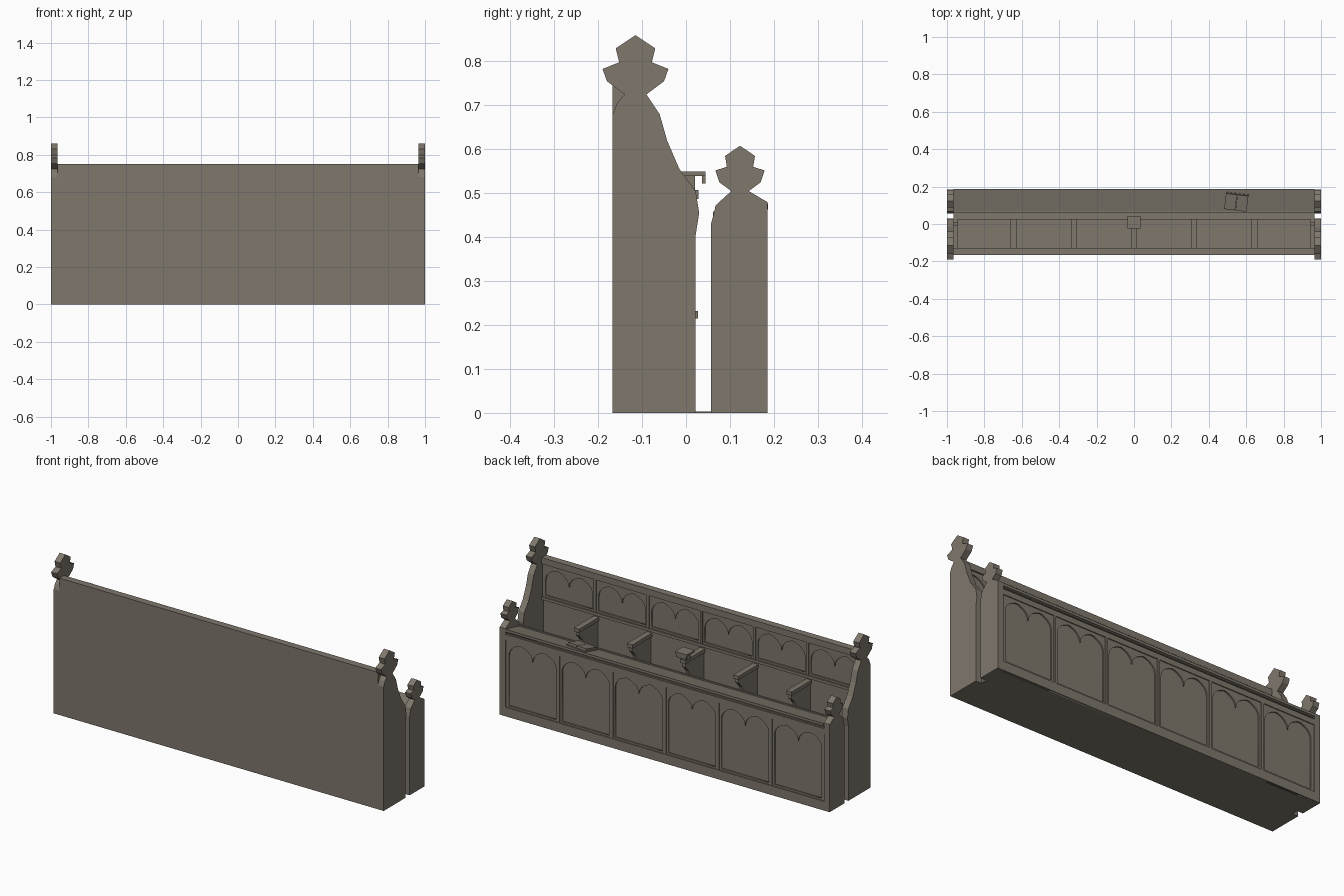
import bpy
import math

if "Cube" in bpy.data.objects:
    bpy.data.objects.remove(bpy.data.objects["Cube"])

wood = bpy.data.materials.new("grey_oak")
wood.diffuse_color = (0.21, 0.185, 0.15, 1)
wood.use_nodes = True
wood.node_tree.nodes["Principled BSDF"].inputs["Base Color"].default_value = wood.diffuse_color

BAY = 0.322          # spacing of the six bays
DIVIDERS = [BAY * i for i in (-2, -1, 0, 1, 2)]


def add_mesh(name, verts, faces):
    me = bpy.data.meshes.new(name)
    me.from_pydata(verts, [], faces)
    me.materials.append(wood)
    ob = bpy.data.objects.new(name, me)
    bpy.context.collection.objects.link(ob)
    return ob


def prism(name, profile, x0, x1):
    """Extrude a (y, z) outline along x."""
    n = len(profile)
    if sum(a[0] * b[1] - b[0] * a[1]
           for a, b in zip(profile, profile[1:] + profile[:1])) < 0:
        profile = profile[::-1]
    verts = [(x0, y, z) for y, z in profile] + [(x1, y, z) for y, z in profile]
    faces = [tuple(reversed(range(n))), tuple(range(n, 2 * n))]
    faces += [(i, (i + 1) % n, n + (i + 1) % n, n + i) for i in range(n)]
    return add_mesh(name, verts, faces)


def box(name, x0, x1, y0, y1, z0, z1):
    return prism(name, [(y0, z0), (y1, z0), (y1, z1), (y0, z1)], x0, x1)


def finial(yc, half):
    """Leafy finial outline, going up the +y side and down the -y side."""
    return [(yc + d, z) for d, z in half] + [(yc - d, z) for d, z in half[-2::-1]]


def arch(x0, x1, spring, apex, steps=8):
    """Pointed arch from x0 over to x1."""
    T, mid = math.radians(75), (x0 + x1) / 2
    side = []
    for i in range(steps + 1):
        t = T * i / steps
        side.append(((1 - math.cos(t)) / (1 - math.cos(T)),
                     spring + (apex - spring) * math.sin(t) / math.sin(T)))
    left = [(x0 + (mid - x0) * u, z) for u, z in side]
    right = [(x1 + (mid - x1) * u, z) for u, z in side[-2::-1]]
    return left + right


def arcade(name, y0, y1, z0, z1, sill, spring, apex):
    """Board pierced by six twin-arched openings."""
    cu = bpy.data.curves.new(name, 'CURVE')
    cu.dimensions = '2D'
    cu.fill_mode = 'BOTH'
    cu.extrude = (y1 - y0) / 2
    loops = [[(-0.966, z0), (0.966, z0), (0.966, z1), (-0.966, z1)]]
    for i in range(6):
        c = BAY * (i - 2.5)
        a, b = c - 0.143, c + 0.143
        loops.append([(a, sill)] + arch(a, c, spring, apex)
                     + arch(c, b, spring, apex)[1:] + [(b, sill)])
    for pts in loops:
        sp = cu.splines.new('POLY')
        sp.points.add(len(pts) - 1)
        for p, (x, z) in zip(sp.points, pts):
            p.co = (x, z, 0, 1)
        sp.use_cyclic_u = True
    tmp = bpy.data.objects.new(name + "_curve", cu)
    bpy.context.collection.objects.link(tmp)
    bpy.context.view_layer.update()
    dg = bpy.context.evaluated_depsgraph_get()
    me = bpy.data.meshes.new_from_object(tmp.evaluated_get(dg))
    bpy.data.objects.remove(tmp)
    me.materials.clear()
    me.materials.append(wood)
    ob = bpy.data.objects.new(name, me)
    ob.rotation_euler = (math.pi / 2, 0, 0)
    ob.location = (0, (y0 + y1) / 2, 0)
    bpy.context.collection.objects.link(ob)


# Shaped end panels with finials, both ends
tall_end = [(-0.167, 0), (0.022, 0), (0.022, 0.405), (0.03, 0.455), (0.022, 0.505),
            (-0.015, 0.555), (-0.043, 0.62), (-0.06, 0.68)]
tall_end += finial(-0.115, [(0.025, 0.725), (0.065, 0.755), (0.075, 0.783),
                            (0.037, 0.798), (0.045, 0.83), (0, 0.86)])
tall_end += [(-0.157, 0.705), (-0.167, 0.68)]
low_end = [(0.057, 0), (0.185, 0), (0.185, 0.48)]
low_end += finial(0.123, [(0.02, 0.505), (0.047, 0.525), (0.056, 0.552),
                          (0.03, 0.56), (0.034, 0.585), (0, 0.608)])
low_end += [(0.068, 0.473), (0.057, 0.43)]
for side, x0, x1 in (("left", -1, -0.965), ("right", 0.965, 1)):
    prism("stall_end_" + side, tall_end, x0, x1)
    prism("desk_end_" + side, low_end, x0, x1)

# Floor board
box("floor", -0.965, 0.965, -0.166, 0.172, 0, 0.003)

# Tall back with cap, ledge and arcading
box("back_wall", -0.965, 0.965, -0.167, -0.143, 0, 0.72)
box("back_cap", -0.965, 0.965, -0.167, -0.128, 0.715, 0.75)
arcade("back_arcade", -0.144, -0.136, 0.53, 0.716, 0.545, 0.625, 0.695)
box("back_ledge", -0.965, 0.965, -0.144, -0.127, 0.52, 0.535)
for x in DIVIDERS:
    box("back_strip", x - 0.007, x + 0.007, -0.137, -0.13, 0.535, 0.715)

# Bench seat and its closed front
box("seat", -0.945, 0.945, -0.144, 0.027, 0.215, 0.232)
box("seat_front", -0.965, 0.965, -0.01, 0.01, 0, 0.216)

# Seat dividers with curved front edges, topped by arm rests
divider = [(-0.144, 0.23), (0.02, 0.23), (0.0, 0.28), (-0.02, 0.34), (-0.022, 0.39),
           (-0.012, 0.43), (0.008, 0.455), (0.02, 0.465), (0.02, 0.49), (-0.144, 0.49)]
for x in DIVIDERS:
    prism("seat_divider", divider, x - 0.01, x + 0.01)
    box("arm_rest", x - 0.016, x + 0.016, -0.144, 0.028, 0.487, 0.507)

# Small book stand on the middle arm
box("stand_block", -0.02, 0.02, -0.012, 0.02, 0.505, 0.54)
box("stand_board", -0.036, 0.036, -0.024, 0.044, 0.539, 0.55)
box("stand_lip", -0.03, 0.03, 0.036, 0.044, 0.522, 0.54)

# Front desk: body with sloping top, lip, frame and arcading
prism("desk_body", [(0.075, 0.003), (0.172, 0.003), (0.172, 0.465), (0.075, 0.44)],
      -0.965, 0.965)
prism("desk_top", [(0.066, 0.437), (0.187, 0.463), (0.187, 0.477), (0.066, 0.45)],
      -0.965, 0.965)
box("desk_book_ledge", -0.965, 0.965, 0.062, 0.07, 0.437, 0.458)
arcade("desk_arcade", 0.171, 0.179, 0.0, 0.455, 0.06, 0.335, 0.402)
box("desk_bottom_rail", -0.965, 0.965, 0.172, 0.185, 0, 0.05)
box("desk_top_rail", -0.965, 0.965, 0.172, 0.184, 0.418, 0.448)
for x in DIVIDERS:
    box("desk_strip", x - 0.007, x + 0.007, 0.172, 0.184, 0.05, 0.42)

# Open book lying askew on the desk slope
for side, x0, x1 in (("left", -0.06, -0.001), ("right", 0.001, 0.06)):
    page = box("book_" + side, x0, x1, -0.043, 0.043, 0, 0.016)
    page.location = (0.547, 0.118, 0.462)
    page.rotation_euler = (math.radians(12.5), 0, math.radians(-7))
cover = box("book_cover", -0.063, 0.063, -0.047, 0.047, -0.002, 0.004)
cover.location = (0.547, 0.118, 0.463)
cover.rotation_euler = (math.radians(12.5), 0, math.radians(-7))
